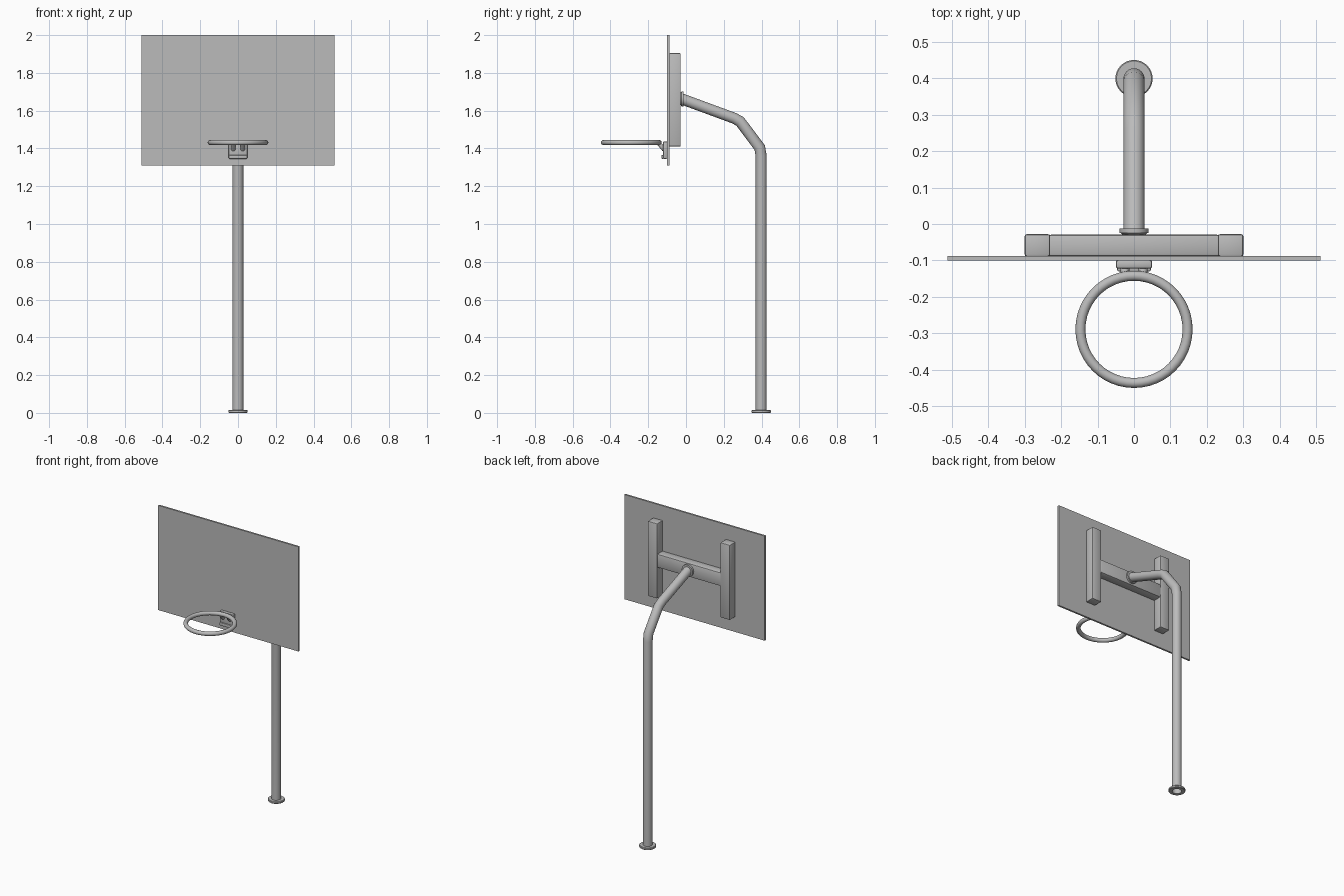
import bpy, bmesh, math
from mathutils import Vector, Matrix

if "Cube" in bpy.data.objects:
    bpy.data.objects.remove(bpy.data.objects["Cube"])

grey = bpy.data.materials.new("light grey")
grey.diffuse_color = (0.5, 0.5, 0.5, 1)
grey.use_nodes = True
grey.node_tree.nodes["Principled BSDF"].inputs["Base Color"].default_value = grey.diffuse_color


def finish(name, bm, angle=35):
    bmesh.ops.recalc_face_normals(bm, faces=bm.faces)
    me = bpy.data.meshes.new(name)
    for f in bm.faces:
        f.smooth = True
    bm.to_mesh(me)
    bm.free()
    me.set_sharp_from_angle(angle=math.radians(angle))
    me.materials.append(grey)
    ob = bpy.data.objects.new(name, me)
    bpy.context.collection.objects.link(ob)
    return ob


def box(name, x0, x1, y0, y1, z0, z1, bevel=0.0):
    bm = bmesh.new()
    bmesh.ops.create_cube(bm, size=1)
    for v in bm.verts:
        v.co = ((x0 + x1) / 2 + v.co.x * (x1 - x0),
                (y0 + y1) / 2 + v.co.y * (y1 - y0),
                (z0 + z1) / 2 + v.co.z * (z1 - z0))
    if bevel:
        bmesh.ops.bevel(bm, geom=bm.edges[:], offset=bevel, segments=2,
                        profile=0.5, affect='EDGES')
    return finish(name, bm)


def rod(name, a, b, r1, r2, sides=24):
    a, b = Vector(a), Vector(b)
    d = b - a
    bm = bmesh.new()
    m = Matrix.Translation((a + b) / 2) @ d.to_track_quat('Z', 'Y').to_matrix().to_4x4()
    bmesh.ops.create_cone(bm, cap_ends=True, segments=sides, radius1=r1,
                          radius2=r2, depth=d.length, matrix=m)
    return finish(name, bm)


def revolve(name, profile, centre, sides):
    """Closed (radius, height) profile turned about a vertical axis."""
    bm = bmesh.new()
    rings = []
    for i in range(sides):
        t = 2 * math.pi * i / sides
        rings.append([bm.verts.new((centre[0] + r * math.cos(t),
                                    centre[1] + r * math.sin(t),
                                    centre[2] + h)) for r, h in profile])
    n = len(profile)
    for i in range(sides):
        a, b = rings[i], rings[(i + 1) % sides]
        for j in range(n):
            k = (j + 1) % n
            bm.faces.new((a[j], b[j], b[k], a[k]))
    return finish(name, bm)


def bent_tube(name, path, r, sides=24):
    """Open tube swept along (y, z) points with mitred joints."""
    pts = [Vector((0, y, z)) for y, z in path]
    bm = bmesh.new()
    rings = []
    for i, p in enumerate(pts):
        d0 = (p - pts[i - 1]).normalized() if i else None
        d1 = (pts[i + 1] - p).normalized() if i < len(pts) - 1 else d0
        d0 = d0 or d1
        t = (d0 + d1).normalized()
        side = Vector((0, -t.z, t.y)) / t.dot(d0)
        rings.append([bm.verts.new(p + Vector((r * math.cos(a), 0, 0)) + side * r * math.sin(a))
                      for a in (2 * math.pi * k / sides for k in range(sides))])
    for a, b in zip(rings, rings[1:]):
        for k in range(sides):
            m = (k + 1) % sides
            bm.faces.new((a[k], a[m], b[m], b[k]))
    return finish(name, bm, 50)


# post with bent arm, and its ring foot
bent_tube("post", [(0.398, 0.0), (0.398, 1.36), (0.39, 1.405), (0.286, 1.543),
                   (0.255, 1.56), (-0.028, 1.664)], 0.029)
revolve("base_flange", [(0.028, 0), (0.048, 0), (0.051, 0.003), (0.051, 0.012),
                        (0.048, 0.015), (0.028, 0.015)], (0, 0.399, 0), 32)

# backboard
box("backboard", -0.512, 0.512, -0.1, -0.088, 1.31, 2.0)

# rear H frame
for s, side in ((-1, "left"), (1, "right")):
    xs = sorted((s * 0.23, s * 0.3))
    box("frame_upright_" + side, *xs, -0.089, -0.028, 1.41, 1.905, 0.006)
box("frame_crossbar", -0.235, 0.235, -0.089, -0.029, 1.615, 1.705, 0.008)

# collar where the arm meets the frame
rod("arm_collar", (0, -0.024, 1.662), (0, -0.012, 1.662), 0.04, 0.04)
rod("arm_collar_seat", (0, -0.032, 1.662), (0, -0.024, 1.662), 0.028, 0.038)

# hoop
ring = [(0.147 + 0.0137 * math.cos(2 * math.pi * k / 14),
         0.0137 * math.sin(2 * math.pi * k / 14)) for k in range(14)]
revolve("rim", ring, (0, -0.289, 1.431), 48)

# hoop bracket and two braces
box("rim_bracket", -0.05, 0.05, -0.122, -0.099, 1.345, 1.437, 0.006)
box("bracket_lip", -0.046, 0.046, -0.13, -0.115, 1.345, 1.365, 0.004)
for s, side in ((-1, "left"), (1, "right")):
    rod("rim_brace_" + side, (s * 0.025, -0.115, 1.395), (s * 0.025, -0.143, 1.425),
        0.013, 0.011, 16)
